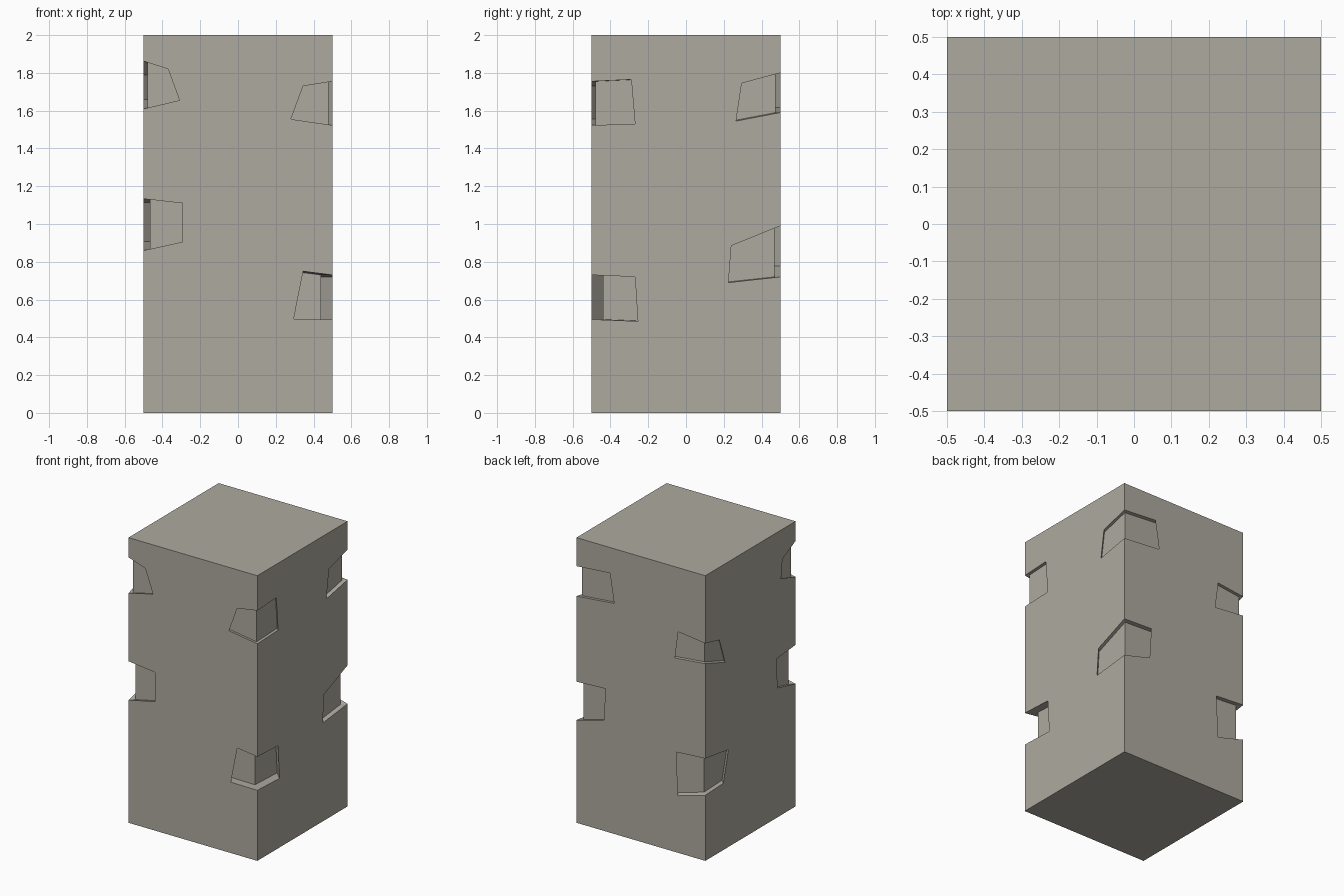
import bpy, bmesh

if "Cube" in bpy.data.objects:
    bpy.data.objects.remove(bpy.data.objects["Cube"])

# Chips: (sign x, sign y, depth, corner z, end on front/back face, end on side face)
# each end = (length at top, z top, length at bottom, z bottom)
CHIPS = [
    (1, -1, .021, (1.755, 1.523), (.155, 1.73, .22, 1.555), (.21, 1.765, .23, 1.53)),
    (1, -1, .06, (.73, .495), (.155, .75, .205, .497), (.23, .72, .245, .485)),
    (-1, -1, .021, (1.862, 1.61), (.13, 1.82, .19, 1.655), (.145, 1.79, .16, 1.66)),
    (-1, -1, .033, (1.133, .86), (.205, 1.11, .205, .905), (.21, 1.115, .20, .907)),
    (-1, 1, .02, (1.525, 1.383), (.21, 1.55, .235, 1.36), (.155, 1.49, .217, 1.31)),
    (-1, 1, .034, (.718, .46), (.225, .703, .212, .40), (.256, .682, .20, .468)),
    (1, 1, .025, (1.80, 1.59), (.26, 1.82, .292, 1.616), (.205, 1.745, .235, 1.545)),
    (1, 1, .032, (.99, .72), (.226, 1.0, .212, .778), (.26, .885, .275, .69)),
]
E = .02  # overshoot outside the block


def add_chip(bm, sx, sy, d, corner, fx, fy):
    """Cutter wrapping one vertical edge, pushed diagonally into the block."""
    rings = []
    for i in (0, 1):
        a, za, b, zb, zc = fx[2 * i], fx[2 * i + 1], fy[2 * i], fy[2 * i + 1], corner[i]
        plan = [(a - E, -E, za), (a + d, d, za), (d, d, zc),
                (d, b + d, zb), (-E, b - E, zb), (-E, -E, zc)]
        rings.append([bm.verts.new((sx * (.5 - p), sy * (.5 - q), z)) for p, q, z in plan])
    for r in rings:
        for idx in ((0, 1, 2, 5), (2, 3, 4, 5)):
            bm.faces.new([r[k] for k in idx])
    top, low = rings
    for k in range(6):
        n = (k + 1) % 6
        bm.faces.new((top[k], top[n], low[n], low[k]))


# Tall square block
bpy.ops.mesh.primitive_cube_add(size=1, location=(0, 0, 1))
block = bpy.context.object
block.name = "chipped_block"
block.scale = (1, 1, 2)
bpy.ops.object.transform_apply(location=True, scale=True)

# Warm grey stone
stone = bpy.data.materials.new("stone")
stone.diffuse_color = (.42, .40, .35, 1)
stone.use_nodes = True
stone.node_tree.nodes["Principled BSDF"].inputs["Base Color"].default_value = stone.diffuse_color
block.data.materials.append(stone)

# All chips in one cutter
bm = bmesh.new()
for chip in CHIPS:
    add_chip(bm, *chip)
bmesh.ops.recalc_face_normals(bm, faces=bm.faces)
mesh = bpy.data.meshes.new("chip_cutter")
bm.to_mesh(mesh)
bm.free()
mesh.materials.append(stone)
cutter = bpy.data.objects.new("chip_cutter", mesh)
bpy.context.collection.objects.link(cutter)
cutter.hide_render = True

# Cut the chips out of the block
mod = block.modifiers.new("chips", "BOOLEAN")
mod.operation = "DIFFERENCE"
mod.solver = "EXACT"
mod.object = cutter
bpy.context.view_layer.objects.active = block
bpy.ops.object.modifier_apply(modifier=mod.name)
bpy.data.objects.remove(cutter)
